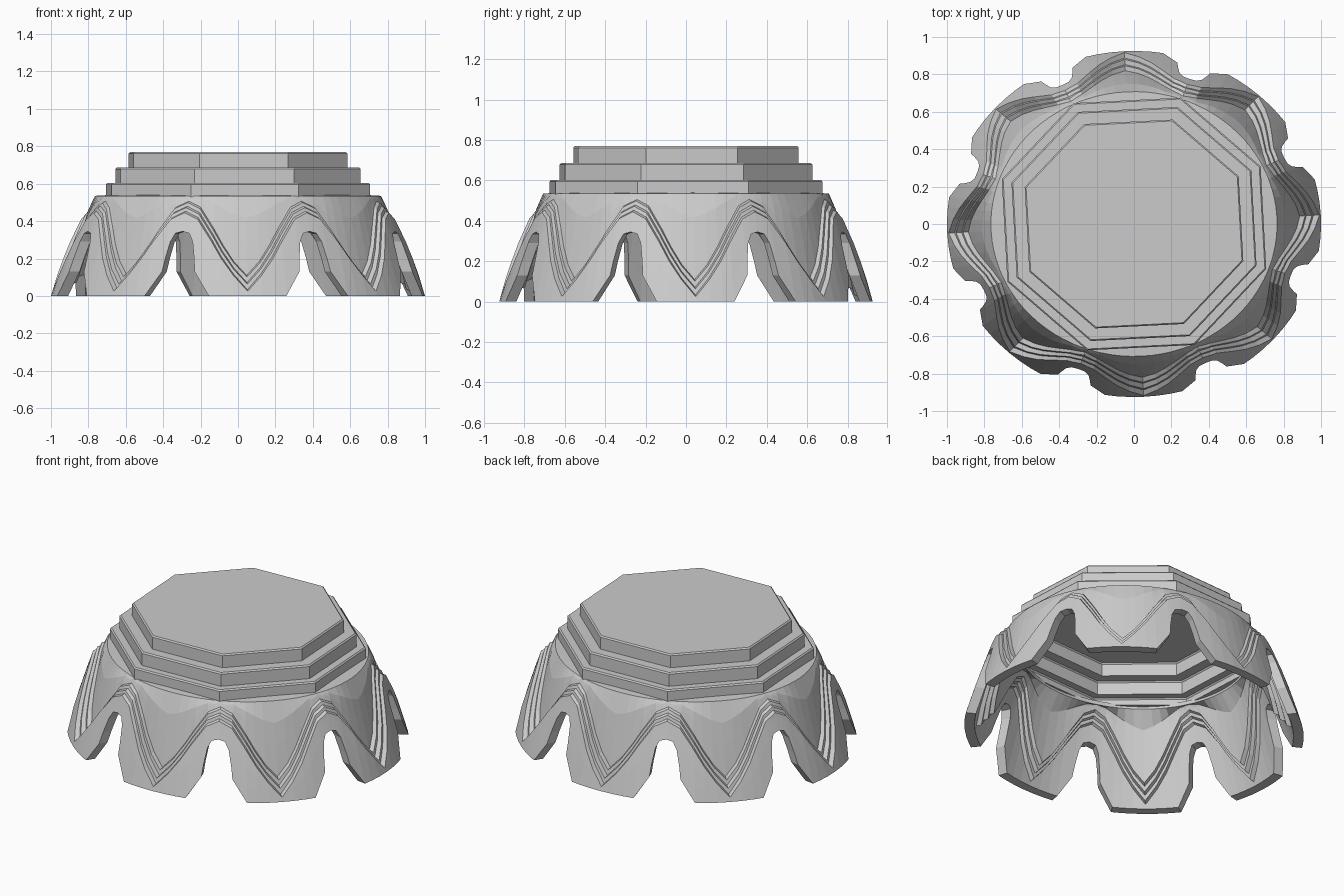
import bpy, bmesh, math

if "Cube" in bpy.data.objects:
    bpy.data.objects.remove(bpy.data.objects["Cube"])

TURN = math.radians(3)      # slight twist of the whole model
PERIODS = 8

def lerp(pts, x):
    for (x0, y0), (x1, y1) in zip(pts, pts[1:]):
        if x <= x1:
            return y0 + (y1 - y0) * (x - x0) / (x1 - x0)
    return pts[-1][1]

def finish(bm, name):
    bmesh.ops.remove_doubles(bm, verts=bm.verts, dist=0.0005)
    bmesh.ops.recalc_face_normals(bm, faces=bm.faces)
    me = bpy.data.meshes.new(name)
    bm.to_mesh(me)
    bm.free()
    ob = bpy.data.objects.new(name, me)
    bpy.context.collection.objects.link(ob)
    return ob

def skin(name, columns):
    """Closed loop profiles swept round the axis."""
    bm = bmesh.new()
    cols = [[bm.verts.new(p) for p in c] for c in columns]
    m = len(cols[0])
    for i, a in enumerate(cols):
        b = cols[(i + 1) % len(cols)]
        for j in range(m):
            k = (j + 1) % m
            bm.faces.new((a[j], b[j], b[k], a[k]))
    return finish(bm, name)

# Shell curves: angle from arch centre (degrees) -> height
ARCH = [(0, .345), (2.5, .335), (4, .29), (5, .2), (5.5, .13), (10.5, 0), (22.5, 0)]
RIDGE_LOW = [(0, .445), (5, .41), (9, .33), (14, .20), (18, .11), (22.5, .025)]
RIDGE_TOP = [(0, .525), (5, .495), (9, .42), (14, .30), (18, .21), (22.5, .14)]
FLARE = [(0, 1.0), (.15, .955), (.3, .905), (.4, .87), (.475, .845), (.52, .82), (.54, .80)]
STEPS, THICK, RIM = 3, .06, .535

def depth(z):
    """How far the dome panel sits behind the petals."""
    return .04 + .05 * (1 - z / RIM)

def shell_profile(phi):
    """Outer then inner (radius, z) points at one angle."""
    a, lo, hi = (lerp(c, phi) for c in (ARCH, RIDGE_LOW, RIDGE_TOP))
    pts = []
    for t in (0, .33, .66, 1):                       # petal
        z = a + (lo - a) * t
        pts.append((lerp(FLARE, z), z))
    for s in range(1, STEPS + 1):                    # stepped ridge
        z0 = lo + (hi - lo) * (s - 1) / STEPS + .008
        z1 = lo + (hi - lo) * s / STEPS
        for z in (z0, z1):
            pts.append((lerp(FLARE, z) - depth(z) * s / STEPS, z))
    for t in (.35, .7, 1):                           # dome panel
        z = hi + (RIM - hi) * t
        pts.append((lerp(FLARE, z) - depth(z), z))
    inner = [(r - THICK, z) for r, z in pts]
    inner[-1] = (.68, .515)                          # shoulder under the cap
    return pts + [(.68, .54)] + inner[::-1]

# Arched dome with petals
half = [0, 2.5, 4, 5, 5.5, 10.5, 14, 18, 22.5]
phis = [-p for p in half[:0:-1]] + half[:-1]
columns = []
for k in range(PERIODS):
    for p in phis:
        ang = TURN + math.radians(22.5 + 45 * k + p)
        columns.append([(r * math.cos(ang), .925 * r * math.sin(ang), z)
                        for r, z in shell_profile(abs(p))])
skin("arched_dome", columns)

# Hollow octagonal stepped cap
tiers = [(.75, .53, .603), (.695, .603, .687), (.62, .687, .77)]
outer = []
for r, z0, z1 in tiers:
    outer += [(r, z0), (r, z1 - .008), (r - .008, z1)]
inner = [(r - .05, z - .03 if z > .54 else z) for r, z in outer]
profile = outer + [(0, .77), (0, .74)] + inner[::-1]
columns = []
for k in range(8):
    ang = TURN + math.radians(22.5 + 45 * k)
    columns.append([(r * math.cos(ang), .955 * r * math.sin(ang), z) for r, z in profile])
skin("stepped_cap", columns)
